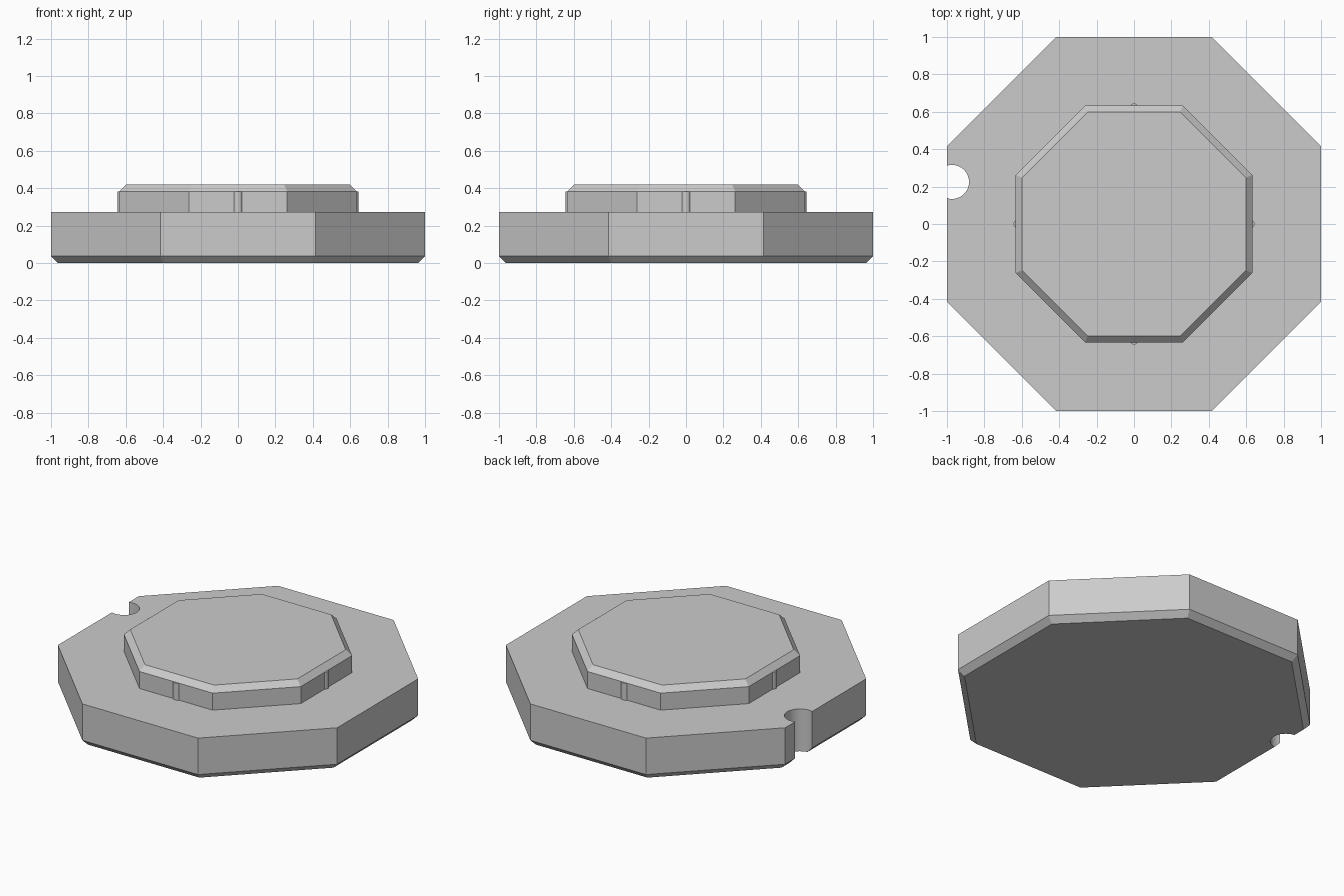
import bpy
from math import cos, pi, radians

cube = bpy.data.objects.get("Cube")
if cube:
    bpy.data.objects.remove(cube, do_unlink=True)

grey = bpy.data.materials.new("light grey")
grey.use_nodes = True
COLOUR = (0.6, 0.6, 0.6, 1)
grey.diffuse_color = COLOUR
grey.node_tree.nodes["Principled BSDF"].inputs["Base Color"].default_value = COLOUR


def octagon(name, rings):
    """Flat-sided octagonal block from (apothem, height) rings, bottom first."""
    verts = []
    for apothem, z in rings:
        r = apothem / cos(pi / 8)
        for i in range(8):
            a = (i + 0.5) * pi / 4
            verts.append((r * cos(a), r * cos(a - pi / 2), z))
    faces = [tuple(reversed(range(8))), tuple(range(len(verts) - 8, len(verts)))]
    for k in range(0, len(verts) - 8, 8):
        for i in range(8):
            j = (i + 1) % 8
            faces.append((k + i, k + j, k + 8 + j, k + 8 + i))
    mesh = bpy.data.meshes.new(name)
    mesh.from_pydata(verts, [], faces)
    mesh.materials.append(grey)
    obj = bpy.data.objects.new(name, mesh)
    bpy.context.collection.objects.link(obj)
    return obj


def cylinder(name, x, y, radius, bottom, top, sides):
    bpy.ops.mesh.primitive_cylinder_add(
        vertices=sides, radius=radius, depth=top - bottom,
        location=(x, y, (bottom + top) / 2))
    obj = bpy.context.object
    obj.name = name
    obj.data.materials.append(grey)
    bpy.ops.object.shade_smooth_by_angle(angle=radians(30))
    return obj


# Wide base with a chamfered underside, and the raised plug with a chamfered rim
base = octagon("base", [(0.963, 0), (1, 0.038), (1, 0.274)])
octagon("raised_plug", [(0.633, 0.274), (0.633, 0.384), (0.598, 0.419)])

# Round notch through the side of the base
cutter = cylinder("notch_cutter", -0.973, 0.225, 0.091, -0.1, 0.5, 48)
cutter.hide_render = True
cut = base.modifiers.new("notch", "BOOLEAN")
cut.operation = "DIFFERENCE"
cut.solver = "EXACT"
cut.object = cutter
bpy.ops.object.select_all(action="DESELECT")
base.select_set(True)
bpy.context.view_layer.objects.active = base
bpy.ops.object.modifier_apply(modifier=cut.name)
bpy.data.objects.remove(cutter, do_unlink=True)
bpy.ops.object.shade_smooth_by_angle(angle=radians(30))

# Small upright grip ribs at the middle of four plug sides
for side, (dx, dy) in {"left": (1, 0), "right": (-1, 0),
                       "front": (0, -1), "back": (0, 1)}.items():
    cylinder(side + "_grip_rib", dx * 0.619, dy * 0.619, 0.025, 0.27, 0.384, 24)
